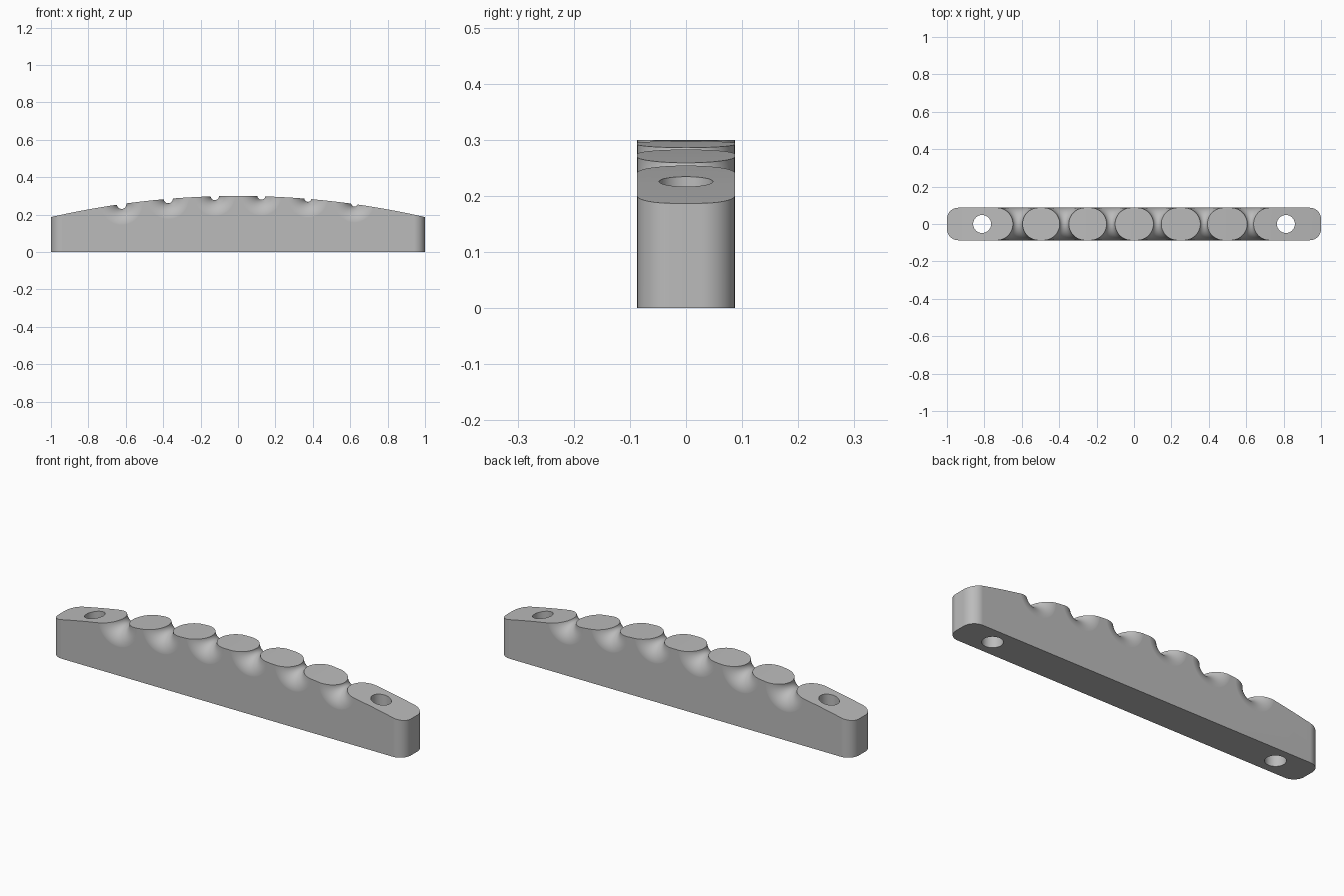
import bpy, bmesh, math
from mathutils import Vector

if "Cube" in bpy.data.objects:
    bpy.data.objects.remove(bpy.data.objects["Cube"])

HALF_Y = 0.087
CORNER = 0.06
TOP, SAG = 0.30, 0.113


def top_z(x):
    """Height of the arched top."""
    r = (1 + SAG * SAG) / (2 * SAG)
    return TOP - r + math.sqrt(r * r - x * x)


def make_object(name, bm):
    bmesh.ops.recalc_face_normals(bm, faces=bm.faces)
    mesh = bpy.data.meshes.new(name)
    bm.to_mesh(mesh)
    bm.free()
    obj = bpy.data.objects.new(name, mesh)
    bpy.context.collection.objects.link(obj)
    return obj


def prism(name, points, offset):
    """Extrude a closed outline along the offset."""
    bm = bmesh.new()
    face = bm.faces.new([bm.verts.new(p) for p in points])
    new = bmesh.ops.extrude_face_region(bm, geom=[face])["geom"]
    bmesh.ops.translate(bm, vec=offset,
                        verts=[v for v in new if isinstance(v, bmesh.types.BMVert)])
    return make_object(name, bm)


def flared_spool(name, x, z, waist):
    """Spool about the y axis, narrow in the middle and flaring to the side faces."""
    bm = bmesh.new()
    flare, steps, around = HALF_Y + 0.0001, 20, 64
    rings = []
    for i in range(-steps, steps + 1):
        a = i / steps * math.pi / 2
        y, r = flare * math.sin(a), waist + flare * (1 - math.cos(a))
        rings.append([bm.verts.new((x + r * math.cos(t), y, z + r * math.sin(t)))
                      for t in (2 * math.pi * k / around for k in range(around))])
    for a, b in zip(rings, rings[1:]):
        for k in range(around):
            n = (k + 1) % around
            bm.faces.new((a[k], a[n], b[n], b[k]))
    bm.faces.new(rings[0])
    bm.faces.new(rings[-1])
    return make_object(name, bm)


def cut(obj, cutter, operation):
    mod = obj.modifiers.new("cut", "BOOLEAN")
    mod.operation, mod.solver, mod.object = operation, "EXACT", cutter
    bpy.context.view_layer.objects.active = obj
    bpy.ops.object.modifier_apply(modifier=mod.name)
    bpy.data.objects.remove(cutter)


# Bar with rounded corners in plan
outline = []
for cx, cy, start in ((1, 1, 0), (-1, 1, 90), (-1, -1, 180), (1, -1, 270)):
    for k in range(13):
        a = math.radians(start + 90 * k / 12)
        outline.append((cx * (1 - CORNER) + CORNER * math.cos(a),
                        cy * (HALF_Y - CORNER) + CORNER * math.sin(a), 0))
bar = prism("saddle_bar", outline, Vector((0, 0, 0.4)))

# Arched top
xs = [-1.05 + 2.1 * k / 56 for k in range(57)]
arch = [(x, -0.2, top_z(x)) for x in xs] + [(1.05, -0.2, -0.1), (-1.05, -0.2, -0.1)]
cut(bar, prism("arch_cutter", arch, Vector((0, 0.4, 0))), "INTERSECT")

# Six flared grooves, growing finer from left to right
for i in range(6):
    x = -0.622 + 0.249 * i
    waist = 0.026 - 0.0016 * i
    depth = 0.026 - 0.0026 * i
    cut(bar, flared_spool("groove_cutter", x, top_z(x) - depth + waist, waist), "DIFFERENCE")

# Mounting holes
for side in (-1, 1):
    circle = [(side * 0.812 + 0.048 * math.cos(t), 0.048 * math.sin(t), -0.1)
              for t in (2 * math.pi * k / 48 for k in range(48))]
    cut(bar, prism("hole_cutter", circle, Vector((0, 0, 0.6))), "DIFFERENCE")

# Finish
mat = bpy.data.materials.new("plain grey")
mat.diffuse_color = (0.5, 0.5, 0.5, 1)
mat.use_nodes = True
mat.node_tree.nodes["Principled BSDF"].inputs["Base Color"].default_value = mat.diffuse_color
bar.data.materials.clear()
bar.data.materials.append(mat)
for p in bar.data.polygons:
    p.material_index = 0
bpy.context.view_layer.objects.active = bar
bar.select_set(True)
bpy.ops.object.shade_smooth_by_angle(angle=math.radians(25))
weighted = bar.modifiers.new("even_shading", "WEIGHTED_NORMAL")
weighted.keep_sharp = True
